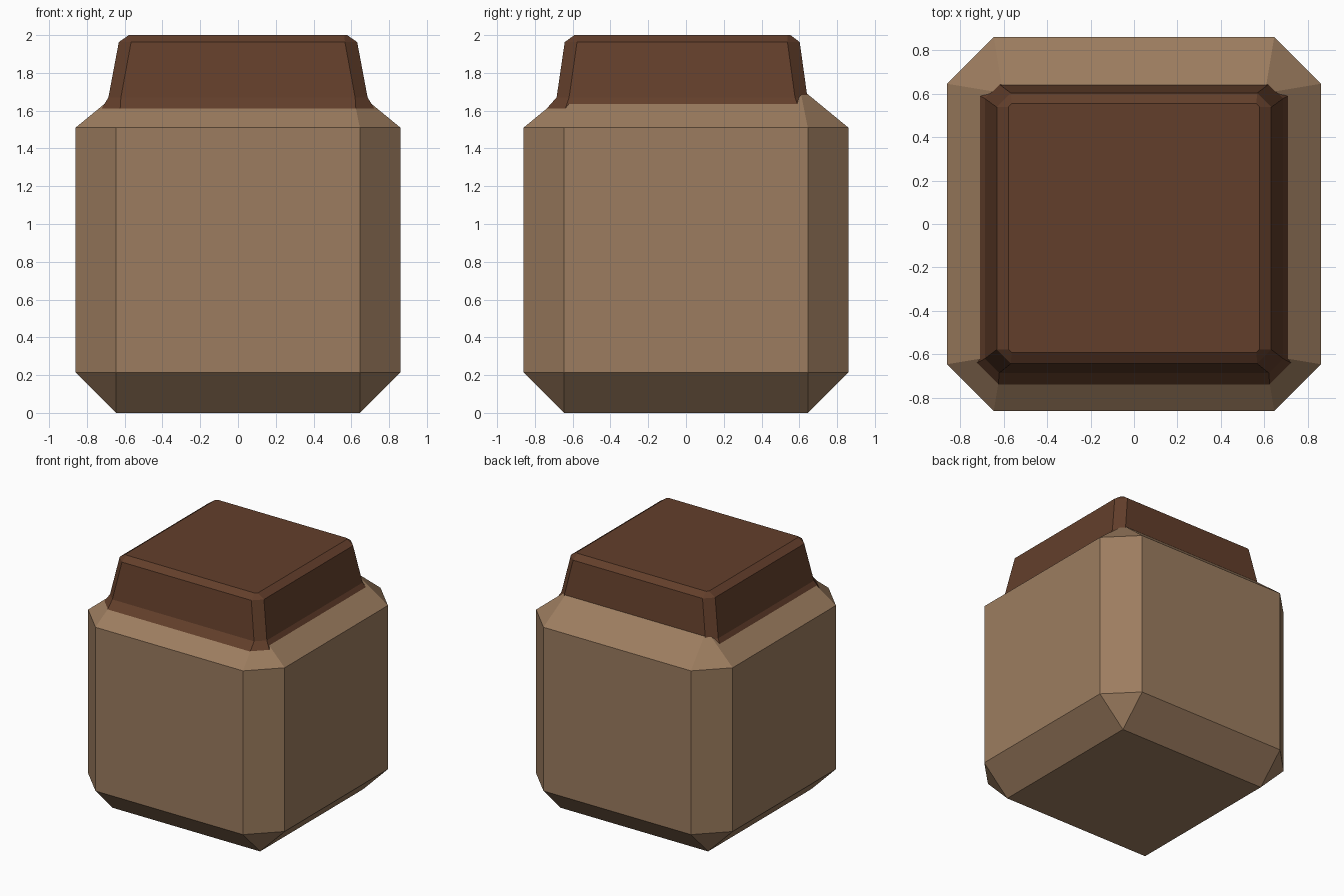
import bpy, bmesh, math

if "Cube" in bpy.data.objects:
    bpy.data.objects.remove(bpy.data.objects["Cube"])


def material(name, rgb):
    m = bpy.data.materials.new(name)
    m.diffuse_color = (*rgb, 1)
    m.use_nodes = True
    m.node_tree.nodes["Principled BSDF"].inputs["Base Color"].default_value = m.diffuse_color
    return m


def finish(bm, name, mat):
    bmesh.ops.recalc_face_normals(bm, faces=bm.faces)
    me = bpy.data.meshes.new(name)
    bm.to_mesh(me)
    bm.free()
    me.materials.append(mat)
    ob = bpy.data.objects.new(name, me)
    bpy.context.collection.objects.link(ob)
    return ob


def octagon(hx, hy, cut, z, cy=0):
    """Rectangle with cut corners, counter-clockwise."""
    a, b = hx - cut, hy - cut
    pts = [(hx, -b), (hx, b), (a, hy), (-a, hy), (-hx, b), (-hx, -b), (-a, -hy), (a, -hy)]
    return [(x, y + cy, z) for x, y in pts]


def square(h, z):
    return [(x, y, z) for x in (-h, h) for y in (-h, h)]


body_mat = material("light brown", (0.335, 0.204, 0.115))
lid_mat = material("dark brown", (0.124, 0.049, 0.024))

# Body: chamfered block whose corners end in triangles
bm = bmesh.new()
points = (square(0.645, 0) + octagon(0.86, 0.86, 0.215, 0.215)
          + octagon(0.86, 0.86, 0.215, 1.51) + square(0.602, 1.722))
for p in points:
    bm.verts.new(p)
bmesh.ops.convex_hull(bm, input=bm.verts[:])
bmesh.ops.dissolve_limit(bm, angle_limit=math.radians(1),
                         verts=bm.verts[:], edges=bm.edges[:])
finish(bm, "jar_body", body_mat)

# Lid: tapered cap with a flared foot sunk into the body, set slightly forward
bm = bmesh.new()
levels = [(0.735, 0.735, 0.11, 1.59),
          (0.686, 0.664, 0.066, 1.67),
          (0.631, 0.622, 0.065, 1.963),
          (0.578, 0.572, 0.015, 2.0)]
centres = [-0.021, -0.021, -0.02, -0.019]
rings = [[bm.verts.new(p) for p in octagon(*lv, cy=c)] for lv, c in zip(levels, centres)]
for lo, hi in zip(rings, rings[1:]):
    for i in range(8):
        j = (i + 1) % 8
        bm.faces.new((lo[i], lo[j], hi[j], hi[i]))
bm.faces.new(rings[0][::-1])
bm.faces.new(rings[-1])
finish(bm, "jar_lid", lid_mat)
